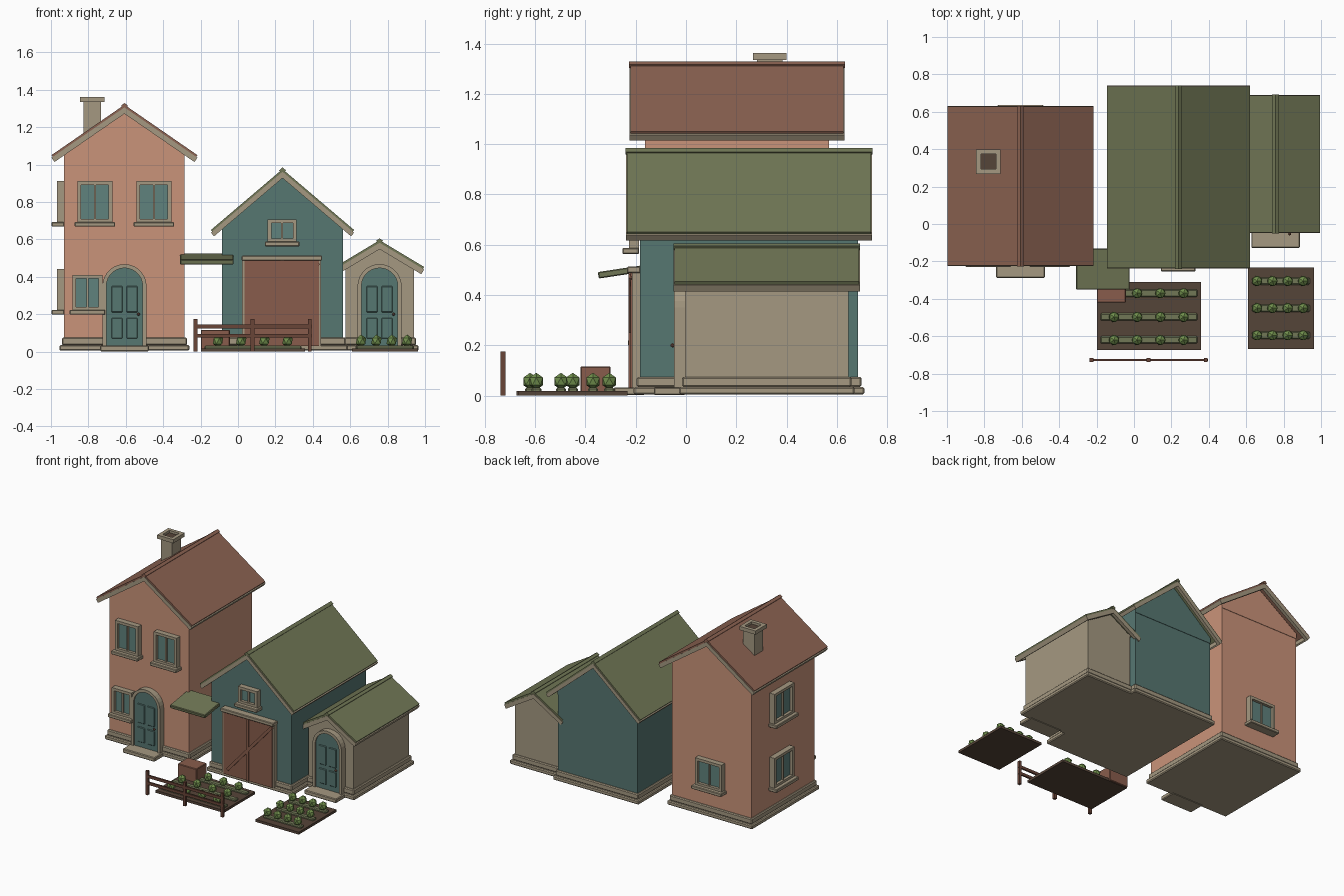
import bpy, bmesh, math
from mathutils import Matrix, Vector

cube = bpy.data.objects.get("Cube")
if cube:
    bpy.data.objects.remove(cube, do_unlink=True)


def paint(name, r, g, b):
    """Flat material from display RGB, stored as linear values."""
    linear = [(c / 255) ** 2.2 for c in (r, g, b)] + [1]
    mat = bpy.data.materials.new(name)
    mat.use_nodes = True
    mat.diffuse_color = linear
    for node in mat.node_tree.nodes:
        if node.type == 'BSDF_PRINCIPLED':
            node.inputs["Base Color"].default_value = linear
            node.inputs["Roughness"].default_value = 0.9
    return mat


SALMON = paint("salmon plaster", 201, 146, 121)
TEAL = paint("teal paint", 87, 118, 113)
STONE = paint("tan stone", 163, 151, 128)
RED = paint("red brown roof", 139, 99, 83)
OLIVE = paint("olive roof", 113, 119, 87)
WOOD = paint("barn wood", 135, 93, 77)
DARK = paint("dark wood", 104, 70, 58)
SOIL = paint("garden soil", 86, 70, 59)
LEAF = paint("leaf green", 112, 142, 78)
GLASS = paint("window glass", 96, 129, 124)


def finish(name, bm, mat, place=None, bevel=0):
    bmesh.ops.recalc_face_normals(bm, faces=bm.faces)
    mesh = bpy.data.meshes.new(name)
    bm.to_mesh(mesh)
    bm.free()
    mesh.materials.append(mat)
    obj = bpy.data.objects.new(name, mesh)
    bpy.context.collection.objects.link(obj)
    if place:
        obj.matrix_world = place
    if bevel:
        mod = obj.modifiers.new("Soft edges", 'BEVEL')
        mod.width = bevel
        mod.segments = 1
    return obj


def boxes(name, spans, mat, place=None, bevel=0):
    """One object made of boxes given as (x0, x1, y0, y1, z0, z1)."""
    bm = bmesh.new()
    for x0, x1, y0, y1, z0, z1 in spans:
        middle = Matrix.Translation(((x0 + x1) / 2, (y0 + y1) / 2, (z0 + z1) / 2))
        size = Matrix.Diagonal((x1 - x0, y1 - y0, z1 - z0, 1))
        bmesh.ops.create_cube(bm, size=1, matrix=middle @ size)
    return finish(name, bm, mat, place, bevel)


def prisms(name, outlines, y0, y1, mat, place=None, bevel=0):
    """Extrude x-z outlines from y0 to y1."""
    bm = bmesh.new()
    for outline in outlines:
        face = bm.faces.new([bm.verts.new((x, y0, z)) for x, z in outline])
        new = bmesh.ops.extrude_face_region(bm, geom=[face])["geom"]
        moved = [v for v in new if isinstance(v, bmesh.types.BMVert)]
        bmesh.ops.translate(bm, verts=moved, vec=(0, y1 - y0, 0))
    return finish(name, bm, mat, place, bevel)


def slope_layer(cx, top, slope, start, end, thick):
    """Mirrored pair of slanted strips hanging below a ridge height."""
    k = 1 + slope * slope
    tip = (end - slope * thick / k, top - slope * end - thick / k)
    half = [(start, top - slope * start), (end, top - slope * end), tip,
            (start, top - slope * start - thick)]
    return [[(cx + side * x, z) for x, z in half] for side in (1, -1)]


def building(name, cx, half, front, back, eave, ridge, slope, reach, over, wall, roof):
    x0, x1 = cx - half, cx + half
    boxes(name + "_walls", [(x0, x1, front, back, 0.03, eave)], wall)
    # Gable infill follows the underside of the roof
    under = ridge - 0.03
    gable = [(x0, eave), (x1, eave), (x1, under - slope * half), (cx, under),
             (x0, under - slope * half)]
    prisms(name + "_gables", [gable], front - 0.003, back + 0.003, wall)
    # Two-tier plinth
    for tier, out, low, high in (("lower", 0.025, 0.005, 0.035), ("upper", 0.013, 0.035, 0.075)):
        boxes(f"{name}_{tier}_plinth",
              [(x0 - out, x1 + out, front - out, back + out, low, high)], STONE, bevel=0.006)
    # Roof sheets, ridge cap, gable boards and eave boards
    y0, y1 = front - over, back + over
    prisms(name + "_roof", slope_layer(cx, ridge, slope, 0, reach, 0.02), y0, y1, roof)
    prisms(name + "_ridge_cap", slope_layer(cx, ridge + 0.009, slope, 0, 0.018, 0.02),
           y0 - 0.005, y1 + 0.005, roof)
    board = slope_layer(cx, ridge - 0.014, slope, 0, reach, 0.034)
    for end, a, b in (("front", y0 - 0.004, y0 + 0.02), ("back", y1 - 0.02, y1 + 0.004)):
        prisms(f"{name}_{end}_gable_board", board, a, b, STONE)
    prisms(name + "_eave_boards", slope_layer(cx, ridge - 0.014, slope, reach - 0.025, reach, 0.034),
           y0, y1, STONE)


def at(x, y, z, turn=0):
    return Matrix.Translation((x, y, z)) @ Matrix.Rotation(math.radians(turn), 4, 'Z')


def window(name, place, width, height):
    """Framed two-pane window facing local -y, with its base at the origin."""
    h, bar, out = width / 2, 0.02, -0.04
    boxes(name + "_frame", [(-h, bar - h, out, 0, 0, height), (h - bar, h, out, 0, 0, height),
                            (bar - h, h - bar, out, 0, height - bar, height),
                            (bar - h, h - bar, out, 0, 0, bar),
                            (-bar / 4, bar / 4, out + 0.008, 0, bar, height - bar)], STONE, place)
    boxes(name + "_glass", [(bar - h, h - bar, out / 2, 0, bar, height - bar)], GLASS, place)
    boxes(name + "_sill", [(-h - 0.015, h + 0.015, -0.067, 0, -0.022, 0.003)], STONE, place, 0.004)


def arc(radius, spring, steps=14):
    return [(radius * math.cos(math.pi * i / steps), spring + radius * math.sin(math.pi * i / steps))
            for i in range(steps + 1)]


def arched_door(name, place):
    spring, outer, inner = 0.35, 0.118, 0.097
    ring = [(outer, 0.03)] + arc(outer, spring) + [(-outer, 0.03), (-inner, 0.03)]
    ring += arc(inner, spring)[::-1] + [(inner, 0.03)]
    prisms(name + "_surround", [ring], -0.045, 0, STONE, place)
    leaf = [(inner, 0.03)] + arc(inner, spring) + [(-inner, 0.03)]
    prisms(name + "_leaf", [leaf], -0.035, 0, TEAL, place)
    boxes(name + "_panels", [(s * 0.04 - 0.03, s * 0.04 + 0.03, -0.042, -0.03, low, high)
                             for s in (1, -1) for low, high in ((0.07, 0.18), (0.21, 0.35))],
          TEAL, place, 0.004)
    bm = bmesh.new()
    bmesh.ops.create_icosphere(bm, subdivisions=1, radius=0.009,
                               matrix=Matrix.Translation((0.075, -0.05, 0.2)))
    finish(name + "_knob", bm, WOOD, place)
    boxes(name + "_step", [(-0.13, 0.13, -0.125, 0, 0.002, 0.033)], STONE, place, 0.005)


# Tall house, barn and small shed
building("house", -0.607, 0.322, -0.163, 0.569, 1.03, 1.32, 0.69, 0.39, 0.058, SALMON, RED)
building("barn", 0.238, 0.324, -0.183, 0.684, 0.63, 0.976, 0.85, 0.383, 0.052, TEAL, OLIVE)
building("shed", 0.757, 0.183, -0.003, 0.645, 0.47, 0.596, 0.6, 0.238, 0.042, STONE, OLIVE)
arched_door("house_door", at(-0.607, -0.163, 0))
arched_door("shed_door", at(0.757, -0.003, 0))

# Windows
window("upper_right_window", at(-0.765, -0.163, 0.69), 0.187, 0.222)
window("upper_left_window", at(-0.45, -0.163, 0.69), 0.187, 0.222)
window("lower_front_window", at(-0.805, -0.163, 0.22), 0.16, 0.19)
for level, z in (("upper", 0.69), ("lower", 0.22)):
    window(level + "_side_window", at(-0.929, 0.24, z, -90), 0.23, 0.222)
window("back_window", at(-0.607, 0.569, 0.22, 180), 0.215, 0.2)
window("loft_window", at(0.236, -0.186, 0.585), 0.155, 0.122)

# Chimney with an open cap
cx, cy, r, hole = -0.779, 0.333, 0.066, 0.04
boxes("chimney_shaft", [(cx - 0.046, cx + 0.046, cy - 0.05, cy + 0.05, 1.1, 1.34)], STONE)
boxes("chimney_cap", [(cx - r, cx - hole, cy - r, cy + r, 1.335, 1.362),
                      (cx + hole, cx + r, cy - r, cy + r, 1.335, 1.362),
                      (cx - hole, cx + hole, cy - r, cy - hole, 1.335, 1.362),
                      (cx - hole, cx + hole, cy + hole, cy + r, 1.335, 1.362)], STONE)
boxes("chimney_flue", [(cx - hole, cx + hole, cy - hole, cy + hole, 1.33, 1.345)], SOIL)

# Barn doors with braces and frame
boxes("barn_doors", [(0.035, 0.233, -0.22, -0.18, 0.03, 0.49),
                     (0.238, 0.432, -0.22, -0.18, 0.03, 0.49)], WOOD)
boxes("barn_door_post", [(0.226, 0.245, -0.228, -0.18, 0.03, 0.49)], WOOD)
boxes("barn_door_frame", [(0.022, 0.036, -0.215, -0.18, 0.03, 0.49),
                          (0.431, 0.445, -0.215, -0.18, 0.03, 0.49)], STONE)
boxes("barn_door_lintel", [(0.02, 0.45, -0.235, -0.18, 0.487, 0.513)], STONE, bevel=0.004)
low, high, wide = Vector((0.07, 0.07)), Vector((0.43, 0.475)), Vector((0.008, -0.007))
brace = [low + wide, high + wide, high - wide, low - wide]
prisms("barn_door_brace", [brace], -0.228, -0.2, WOOD)

# Sloping canopy between house and barn
boxes("canopy", [(-0.143, 0.143, -0.11, 0.11, -0.013, 0.013)], OLIVE,
      at(-0.167, -0.24, 0.495) @ Matrix.Rotation(0.15, 4, 'X'), 0.004)


def garden(name, x0, x1, y0, y1, rows, columns, trim):
    """Soil bed with planted rows of small bushes."""
    boxes(name + "_bed", [(x0, x1, y0, y1, 0, 0.018)], SOIL)
    boxes(name + "_rows", [(x0 + trim, x1 - trim, y - 0.02, y + 0.02, 0.01, 0.032) for y in rows],
          OLIVE, bevel=0.006)
    bm = bmesh.new()
    for y in rows:
        for x in columns:
            shape = Matrix.Translation((x, y, 0.057)) @ Matrix.Diagonal((1, 1, 1.1, 1))
            bmesh.ops.create_icosphere(bm, subdivisions=1, radius=0.031, matrix=shape)
    finish(name + "_plants", bm, LEAF)


garden("front_garden", -0.198, 0.357, -0.674, -0.31, (-0.37, -0.497, -0.62),
       [-0.107 + 0.124 * i for i in range(4)], 0.018)
garden("side_garden", 0.61, 0.962, -0.668, -0.232, (-0.305, -0.45, -0.595),
       [0.658 + 0.082 * i for i in range(4)], 0.022)
boxes("crate", [(-0.198, -0.043, -0.42, -0.3, 0.003, 0.117)], WOOD, bevel=0.004)

# Fence
boxes("fence_posts", [(x - 0.01, x + 0.01, -0.737, -0.717, 0, 0.175)
                      for x in (-0.227, 0.078, 0.383)], DARK)
boxes("fence_rails", [(-0.235, 0.395, -0.733, -0.721, z, z + 0.02) for z in (0.075, 0.125)], DARK)
